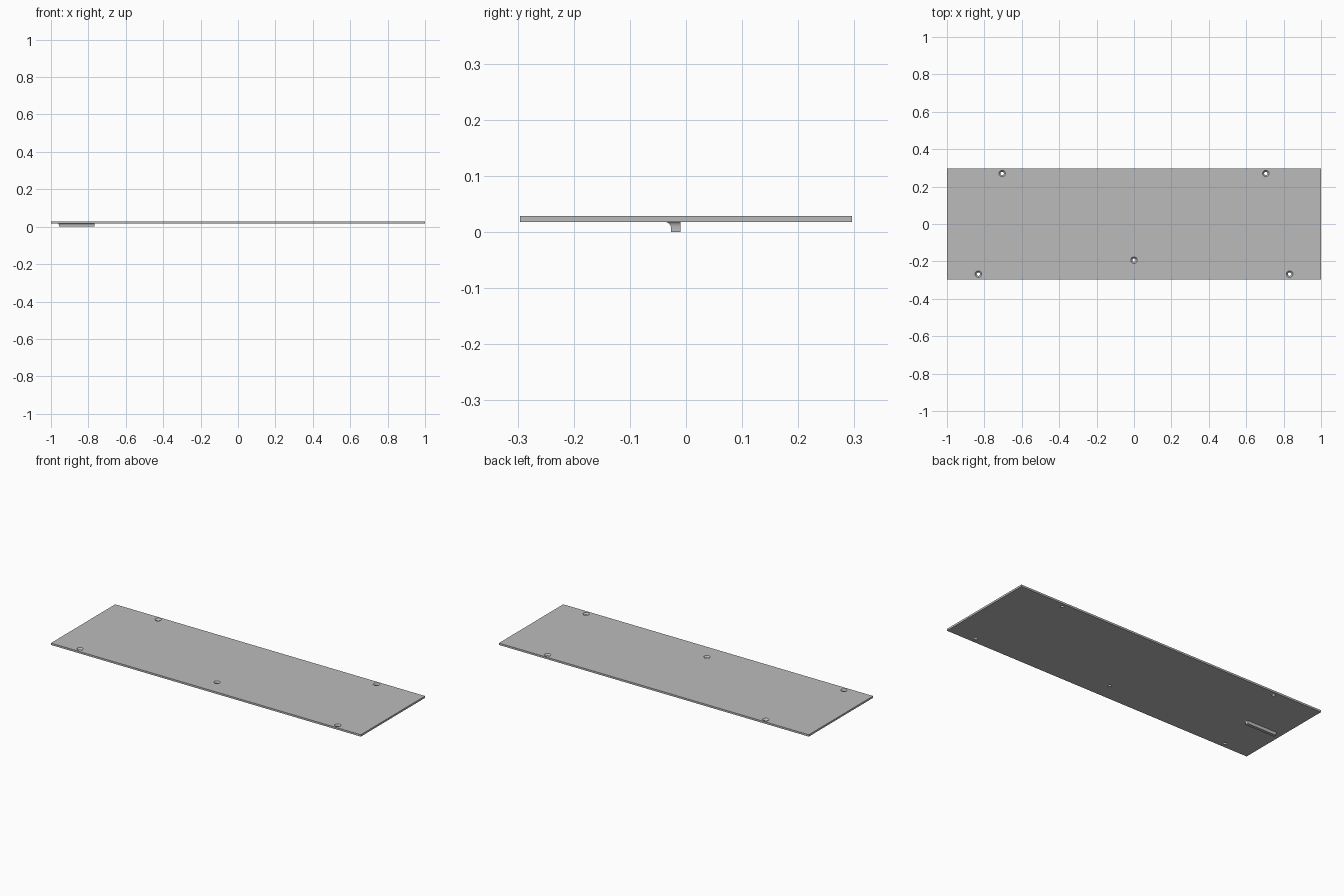
import bpy
import bmesh
from math import sin, cos, radians
from mathutils import Matrix, Vector

cube = bpy.data.objects.get("Cube")
if cube:
    bpy.data.objects.remove(cube, do_unlink=True)

# Plain grey material
grey = bpy.data.materials.new("plain_grey")
grey.use_nodes = True
grey.diffuse_color = (0.5, 0.5, 0.5, 1)
grey.node_tree.nodes["Principled BSDF"].inputs["Base Color"].default_value = (0.5, 0.5, 0.5, 1)

BOTTOM, TOP = 0.018, 0.029
HALF_DEPTH = 0.296


def make_object(name, bm):
    bmesh.ops.recalc_face_normals(bm, faces=bm.faces)
    mesh = bpy.data.meshes.new(name)
    bm.to_mesh(mesh)
    bm.free()
    mesh.materials.append(grey)
    obj = bpy.data.objects.new(name, mesh)
    bpy.context.collection.objects.link(obj)
    return obj


def loft(bm, rings):
    """Bridge equal rings of points and cap both ends."""
    loops = [[bm.verts.new(p) for p in ring] for ring in rings]
    n = len(loops[0])
    for low, high in zip(loops, loops[1:]):
        for i in range(n):
            j = (i + 1) % n
            bm.faces.new((low[i], low[j], high[j], high[i]))
    bm.faces.new(loops[0][::-1])
    bm.faces.new(loops[-1])


def circle(x, y, z, r, n=32):
    return [(x + r * cos(radians(360 * i / n)), y + r * sin(radians(360 * i / n)), z)
            for i in range(n)]


# Flat plate
bm = bmesh.new()
bmesh.ops.create_cube(bm, size=1, matrix=Matrix.Translation((0, 0, (BOTTOM + TOP) / 2))
                      @ Matrix.Diagonal((2, 2 * HALF_DEPTH, TOP - BOTTOM, 1)))
plate = make_object("plate", bm)

# Countersunk screw holes: narrow bore, cone, then clear of the top
holes = [(side * x, y) for x, y in ((0.705, 0.27), (0.832, -0.268)) for side in (-1, 1)]
holes.append((0, -0.193))
bm = bmesh.new()
for x, y in holes:
    loft(bm, [circle(x, y, z, r) for z, r in
              ((BOTTOM - 0.01, 0.009), (BOTTOM + 0.002, 0.009),
               (TOP, 0.0175), (TOP + 0.01, 0.0175))])
cutter = make_object("hole_cutter", bm)
cutter.hide_render = True
cutter.hide_set(True)
cut = plate.modifiers.new("screw_holes", "BOOLEAN")
cut.object = cutter
cut.operation = "DIFFERENCE"
cut.solver = "EXACT"
bpy.context.view_layer.objects.active = plate
bpy.ops.object.modifier_apply(modifier=cut.name)
bpy.data.objects.remove(cutter, do_unlink=True)


# Finger rib below, flared into the plate along its front and ends
def rib_ring(z, flare):
    left, right = -0.957 - flare, -0.768 + 0.5 * flare
    front, back = -0.027 - flare, -0.01
    return [(left, front, z), (right, front, z), (right, back, z), (left, back, z)]


FILLET = 0.01
rings = [rib_ring(0, 0)]
for step in range(9):
    a = radians(90 * step / 8)
    rings.append(rib_ring(BOTTOM - FILLET + FILLET * sin(a), FILLET * (1 - cos(a))))
bm = bmesh.new()
loft(bm, rings)
rib = make_object("finger_rib", bm)

# Smooth the hole walls and the fillet, keeping edges sharp
for obj in (plate, rib):
    bpy.ops.object.select_all(action="DESELECT")
    obj.select_set(True)
    bpy.context.view_layer.objects.active = obj
    bpy.ops.object.shade_smooth_by_angle(angle=radians(30))
